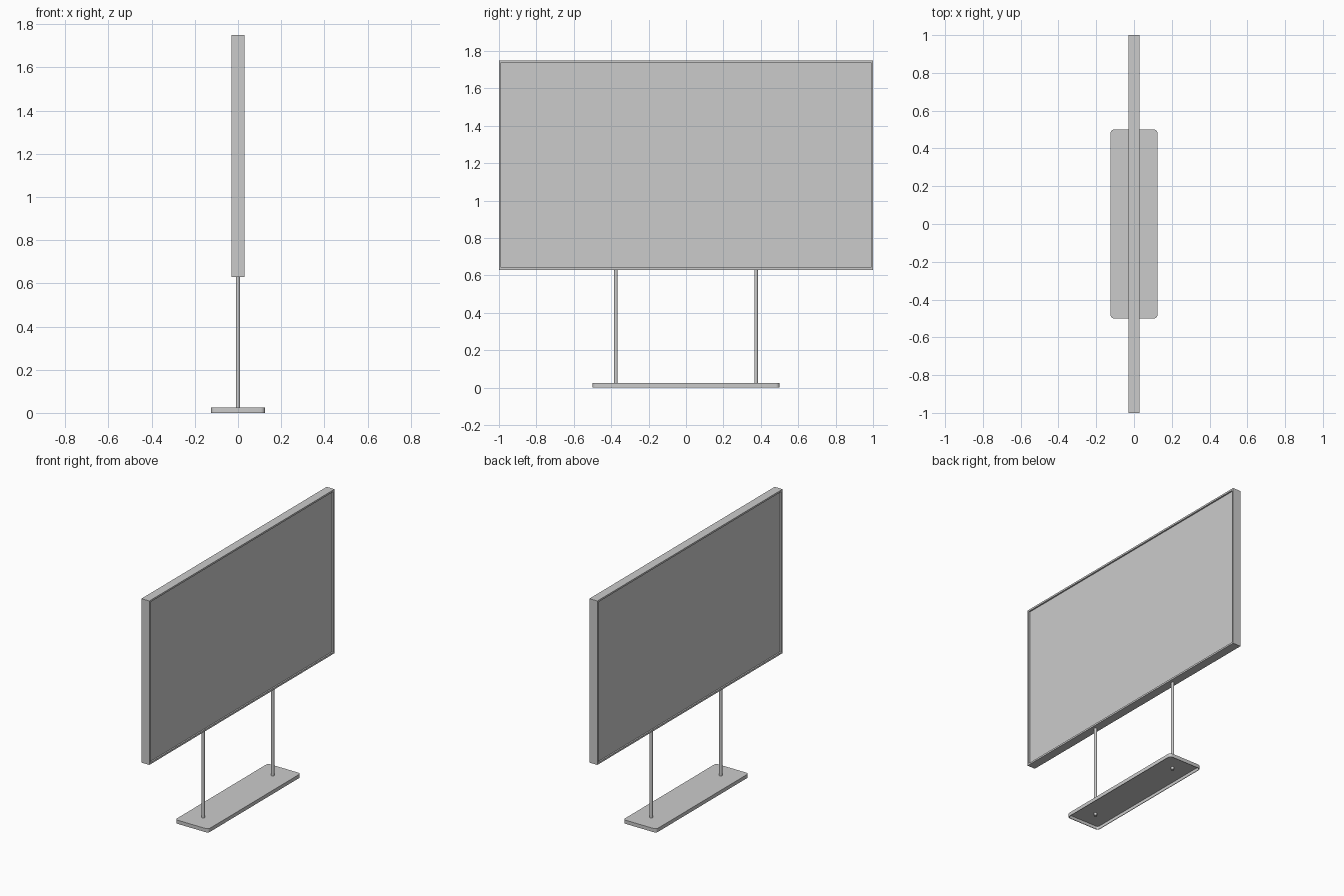
import bpy, bmesh
from mathutils import Matrix

if "Cube" in bpy.data.objects:
    bpy.data.objects.remove(bpy.data.objects["Cube"])


def finish(bm, name):
    mesh = bpy.data.meshes.new(name)
    bmesh.ops.recalc_face_normals(bm, faces=bm.faces)
    bm.to_mesh(mesh)
    bm.free()
    obj = bpy.data.objects.new(name, mesh)
    bpy.context.collection.objects.link(obj)
    return obj


def box(size, centre):
    bm = bmesh.new()
    bmesh.ops.create_cube(bm, size=1, matrix=Matrix.Translation(centre) @ Matrix.Diagonal((*size, 1)))
    return bm


def recess(bm, face, border, depth):
    """Inset a face, then push it inwards to leave a raised rim."""
    direction = -face.normal.copy()
    bmesh.ops.inset_region(bm, faces=[face], thickness=border, use_even_offset=True)
    new = bmesh.ops.extrude_discrete_faces(bm, faces=[face])["faces"][0]
    bmesh.ops.translate(bm, verts=new.verts, vec=direction * depth)


# Display panel with a thin raised frame on both sides
bm = box((0.06, 2.0, 1.12), (0, 0, 1.19))
bm.normal_update()
for face in [f for f in bm.faces if abs(f.normal.x) > 0.9]:
    recess(bm, face, 0.012, 0.01)
finish(bm, "display_panel")

# Base plate with rounded corners, hollow underneath
bm = box((0.25, 1.0, 0.025), (0, 0, 0.0125))
corners = [e for e in bm.edges if abs(e.verts[0].co.z - e.verts[1].co.z) > 0.01]
bmesh.ops.bevel(bm, geom=corners, offset=0.02, segments=5, profile=0.5, affect='EDGES')
bm.normal_update()
recess(bm, next(f for f in bm.faces if f.normal.z < -0.9), 0.004, 0.021)
base = finish(bm, "base_plate")

# Round support posts, running through the base up to the panel
posts = []
bottom, top = 0.002, 0.635
for side, y in (("left", -0.375), ("right", 0.375)):
    bm = bmesh.new()
    bmesh.ops.create_cone(bm, cap_ends=True, segments=24, radius1=0.01, radius2=0.01,
                          depth=top - bottom,
                          matrix=Matrix.Translation((0, y, (top + bottom) / 2)))
    posts.append(finish(bm, f"support_post_{side}"))

# Smooth the rounded parts while keeping sharp edges
bpy.ops.object.select_all(action='DESELECT')
for obj in posts + [base]:
    obj.select_set(True)
bpy.context.view_layer.objects.active = base
bpy.ops.object.shade_smooth_by_angle()
